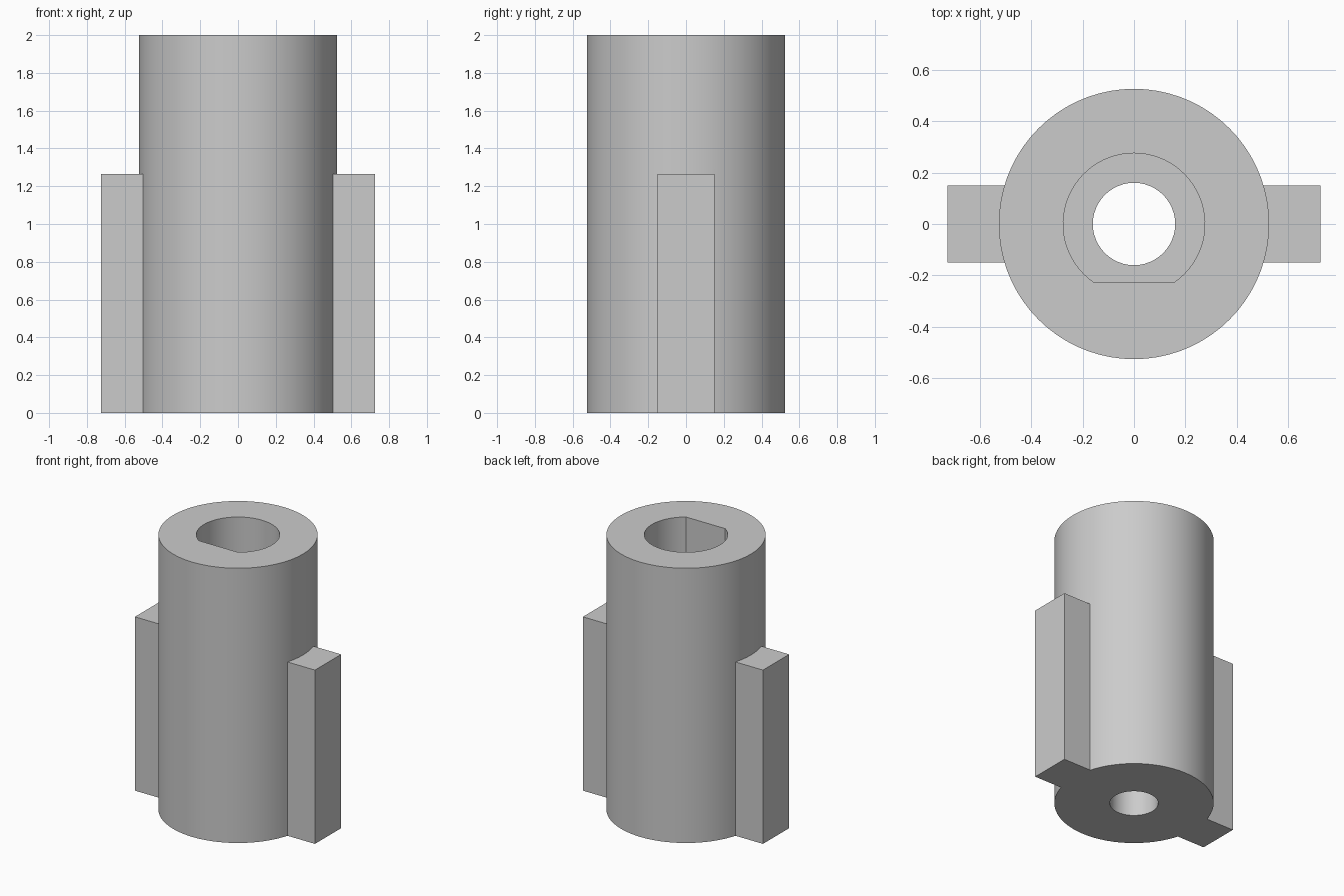
import bpy, bmesh, math

if "Cube" in bpy.data.objects:
    bpy.data.objects.remove(bpy.data.objects["Cube"], do_unlink=True)

grey = bpy.data.materials.new("plain_grey")
grey.use_nodes = True
colour = (0.6, 0.6, 0.6, 1)
grey.diffuse_color = colour
grey.node_tree.nodes["Principled BSDF"].inputs["Base Color"].default_value = colour


def prism(name, outline, z0, z1):
    """Extrude a closed outline from z0 up to z1."""
    bm = bmesh.new()
    face = bm.faces.new([bm.verts.new((x, y, z0)) for x, y in outline])
    top = bmesh.ops.extrude_face_region(bm, geom=[face])["geom"]
    bmesh.ops.translate(bm, vec=(0, 0, z1 - z0),
                        verts=[v for v in top if isinstance(v, bmesh.types.BMVert)])
    bmesh.ops.recalc_face_normals(bm, faces=bm.faces)
    mesh = bpy.data.meshes.new(name)
    bm.to_mesh(mesh)
    bm.free()
    obj = bpy.data.objects.new(name, mesh)
    bpy.context.collection.objects.link(obj)
    mesh.materials.append(grey)
    return obj


def arc(radius, start=0, sweep=math.tau, steps=72, closed=True):
    count = steps if closed else steps + 1
    return [(radius * math.cos(start + sweep * i / steps),
             radius * math.sin(start + sweep * i / steps)) for i in range(count)]


def combine(target, other, operation):
    mod = target.modifiers.new(operation.lower(), "BOOLEAN")
    mod.operation = operation
    mod.solver = "EXACT"
    mod.object = other
    bpy.context.view_layer.objects.active = target
    bpy.ops.object.modifier_apply(modifier=mod.name)
    bpy.data.objects.remove(other, do_unlink=True)


# Main sleeve
sleeve = prism("keyed_sleeve", arc(0.525), 0, 2)

# Side keys
for side in (-1, 1):
    key = prism("side_key", [(side * x, y) for x, y in
                ((0.4, -0.15), (0.725, -0.15), (0.725, 0.15), (0.4, 0.15))], 0, 1.265)
    combine(sleeve, key, "UNION")

# D-shaped socket, flat towards the front
flat = math.asin(0.225 / 0.275)
socket = prism("socket_cutter", arc(0.275, -flat, math.pi + 2 * flat, 56, False), 0.5, 2.2)
combine(sleeve, socket, "DIFFERENCE")

# Narrow through hole
combine(sleeve, prism("hole_cutter", arc(0.16, steps=48), -0.2, 1), "DIFFERENCE")

bpy.ops.object.select_all(action="DESELECT")
sleeve.select_set(True)
bpy.context.view_layer.objects.active = sleeve
bpy.ops.object.shade_smooth_by_angle(angle=math.radians(25))
